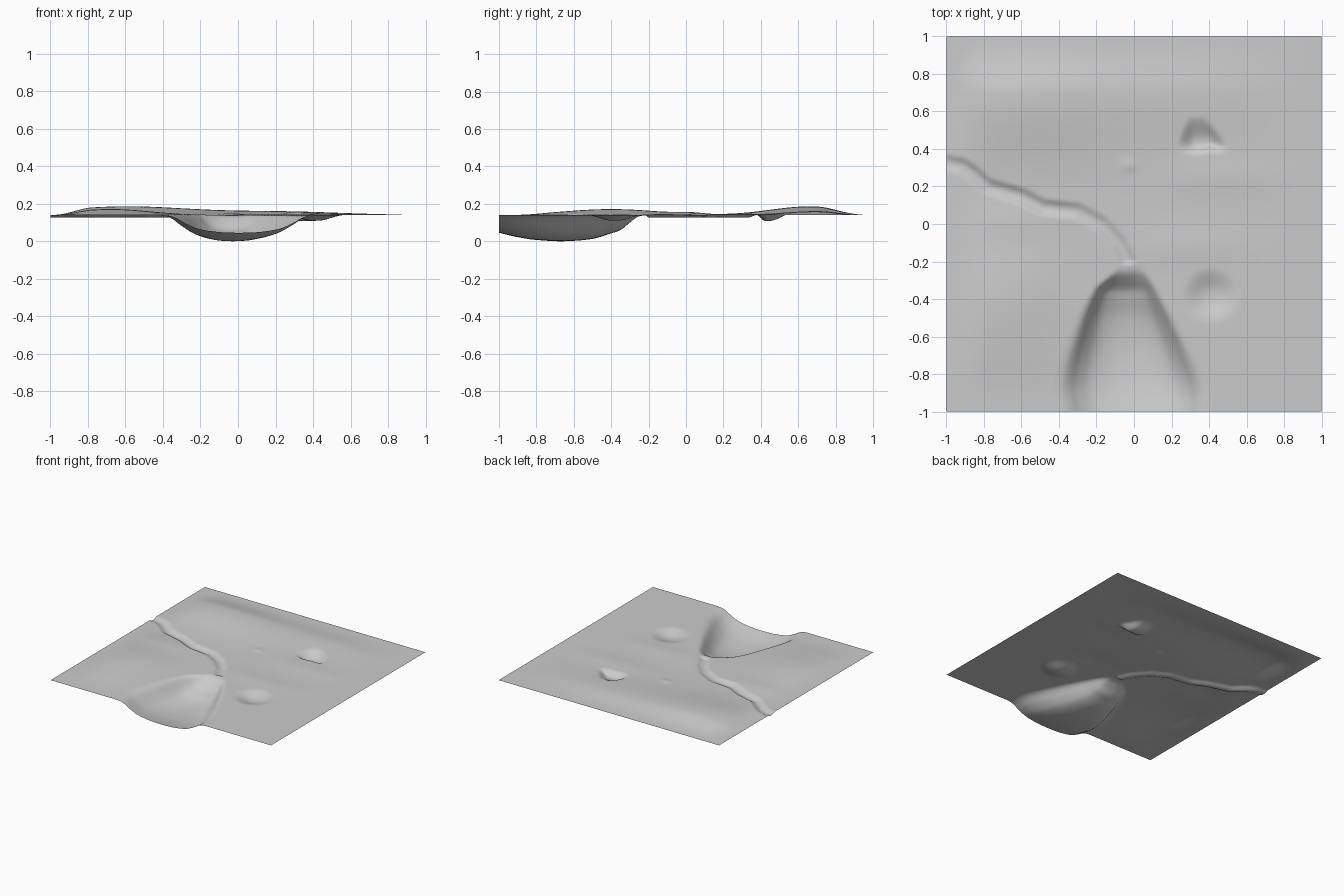
import bpy
import bmesh
from math import exp, hypot

BASE = 0.14
STEPS = 150


def smooth(a, b, v):
    t = min(max((v - a) / (b - a), 0), 1)
    return t * t * (3 - 2 * t)


def curve(points, v):
    """Catmull-Rom interpolation through (position, value) pairs."""
    if v <= points[0][0]:
        return points[0][1]
    for i in range(len(points) - 1):
        (a, p), (b, q) = points[i], points[i + 1]
        if v <= b:
            a0, p0 = points[max(i - 1, 0)]
            b1, q1 = points[min(i + 2, len(points) - 1)]
            m = (q - p0) / (b - a0) * (b - a)
            n = (q1 - p) / (b1 - a) * (b - a)
            t = (v - a) / (b - a)
            return (p * (1 + 2 * t) * (1 - t) ** 2 + m * t * (1 - t) ** 2
                    + q * t * t * (3 - 2 * t) + n * t * t * (t - 1))
    return points[-1][1]


def mound(x, y, cx, cy, rx, ry, h):
    return h * exp(-((x - cx) / rx) ** 2 - ((y - cy) / ry) ** 2)


# Lake: shorelines, floor height along its length, and cross-section
LEFT_SHORE = [(-1, -.36), (-.85, -.38), (-.6, -.31), (-.36, -.21), (-.27, -.12), (-.2, -.06)]
RIGHT_SHORE = [(-1, .37), (-.9, .37), (-.8, .34), (-.57, .23), (-.36, .12), (-.27, .07), (-.2, .03)]
LAKE_FLOOR = [(-1, .045), (-.9, .022), (-.8, .007), (-.65, 0), (-.5, .013), (-.4, .042),
              (-.35, .06), (-.3, .1), (-.26, .13), (-.22, .14)]
SECTION = [(0, 1), (.3, .95), (.6, .76), (.8, .43), (.9, .2), (1, .05), (1.12, 0)]

# Stream centre line
STREAM = [(-1.02, .33), (-.92, .31), (-.86, .27), (-.78, .2), (-.6, .15), (-.48, .09), (-.3, .07),
          (-.17, 0), (-.08, -.1), (-.03, -.2), (-.01, -.27)]


def stream_distance(x, y):
    best = 9
    for (ax, ay), (bx, by) in zip(STREAM, STREAM[1:]):
        dx, dy = bx - ax, by - ay
        t = ((x - ax) * dx + (y - ay) * dy) / (dx * dx + dy * dy)
        t = min(max(t, 0), 1)
        best = min(best, hypot(x - ax - t * dx, y - ay - t * dy))
    return best


def height(x, y):
    # Gentle hills fading out towards the borders
    hills = (mound(x, y, -.6, .66, .5, .3, .046) + mound(x, y, .25, .7, .45, .25, .018)
             + mound(x, y, -.68, -.4, .3, .36, .032) + mound(x, y, .45, .25, .3, .1, .007)
             + mound(x, y, -.65, .02, .25, .1, .008) + mound(x, y, .3, -.12, .3, .1, .006)
             + mound(x, y, -.03, .31, .04, .03, .006))
    edge = smooth(0, .22, 1 - abs(x)) * smooth(0, .3, 1 - abs(y))
    z = BASE + hills * edge

    # Stream bed
    bed = 1 - smooth(.008, .05, stream_distance(x, y))
    z += (.127 - z) * bed

    # Two small ponds: a rounded triangle and a soft oval
    half = .125 - .5 * max(y - .43, 0)
    pond = (1 - smooth(.3, 1.1, abs(x - .36 - .2 * (.45 - y)) / max(half, .02)))
    pond *= smooth(.365, .425, y) * (1 - smooth(.44, .58, y))
    z += (.108 - z) * pond
    oval = 1 - smooth(.1, 1, hypot((x - .41) / .16, (y + .38) / .15))
    z += (.11 - z) * oval

    # Lake basin
    if y < -.2:
        a, b = curve(LEFT_SHORE, y), curve(RIGHT_SHORE, y)
        t = abs(x - (a + b) / 2) / ((b - a) / 2)
        z += (curve(LAKE_FLOOR, y) - z) * curve(SECTION, t)
    return z


# Ground sheet
bm = bmesh.new()
bmesh.ops.create_grid(bm, x_segments=STEPS, y_segments=STEPS, size=1)
for v in bm.verts:
    v.co.z = height(v.co.x, v.co.y)
low = min(v.co.z for v in bm.verts)
for v in bm.verts:
    v.co.z -= low
    # Slightly undercut southern lip of the triangular pond
    v.co.y += mound(v.co.x, v.co.y, .41, .385, .06, .03, .012)
for f in bm.faces:
    f.smooth = True
mesh = bpy.data.meshes.new("ground")
bm.to_mesh(mesh)
bm.free()
ground = bpy.data.objects.new("ground", mesh)

cube = bpy.data.objects.get("Cube")
if cube:
    bpy.data.objects.remove(cube, do_unlink=True)
bpy.context.collection.objects.link(ground)

# Plain grey
grey = bpy.data.materials.new("plain grey")
grey.use_nodes = True
grey.diffuse_color = (.6, .6, .6, 1)
grey.node_tree.nodes["Principled BSDF"].inputs["Base Color"].default_value = (.6, .6, .6, 1)
mesh.materials.append(grey)
